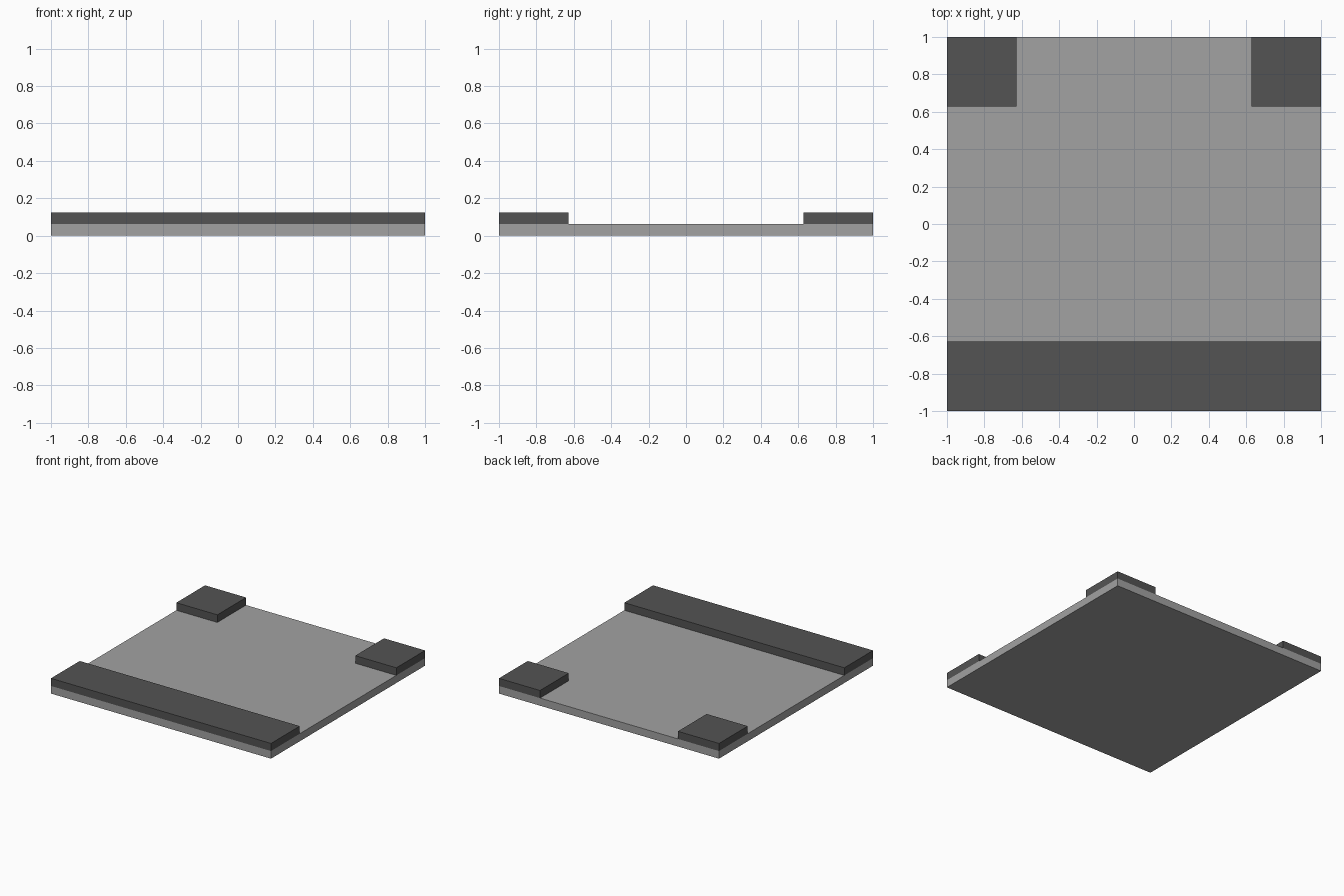
import bpy
import bmesh

if "Cube" in bpy.data.objects:
    bpy.data.objects.remove(bpy.data.objects["Cube"])


def material(name, value):
    m = bpy.data.materials.new(name)
    m.diffuse_color = (value, value, value, 1)
    m.use_nodes = True
    m.node_tree.nodes["Principled BSDF"].inputs["Base Color"].default_value = m.diffuse_color
    return m


light = material("light grey", 0.36)
dark = material("dark grey", 0.088)


def box(name, lo, hi, mat):
    bm = bmesh.new()
    bmesh.ops.create_cube(bm, size=1)
    for v in bm.verts:
        v.co = [lo[i] + (v.co[i] + 0.5) * (hi[i] - lo[i]) for i in range(3)]
    mesh = bpy.data.meshes.new(name)
    bm.to_mesh(mesh)
    bm.free()
    mesh.materials.append(mat)
    obj = bpy.data.objects.new(name, mesh)
    bpy.context.collection.objects.link(obj)
    return obj


T = 0.0625   # layer thickness
E = 0.627    # inner edge of the raised blocks

# Flat base plate
box("base_plate", (-1, -1, 0), (1, 1, T), light)
# Raised strip along the front edge
box("front_strip", (-1, -1, T), (1, -E, 2 * T), dark)
# Raised square blocks in the back corners
box("back_left_block", (-1, E, T), (-E, 1, 2 * T), dark)
box("back_right_block", (E, E, T), (1, 1, 2 * T), dark)
